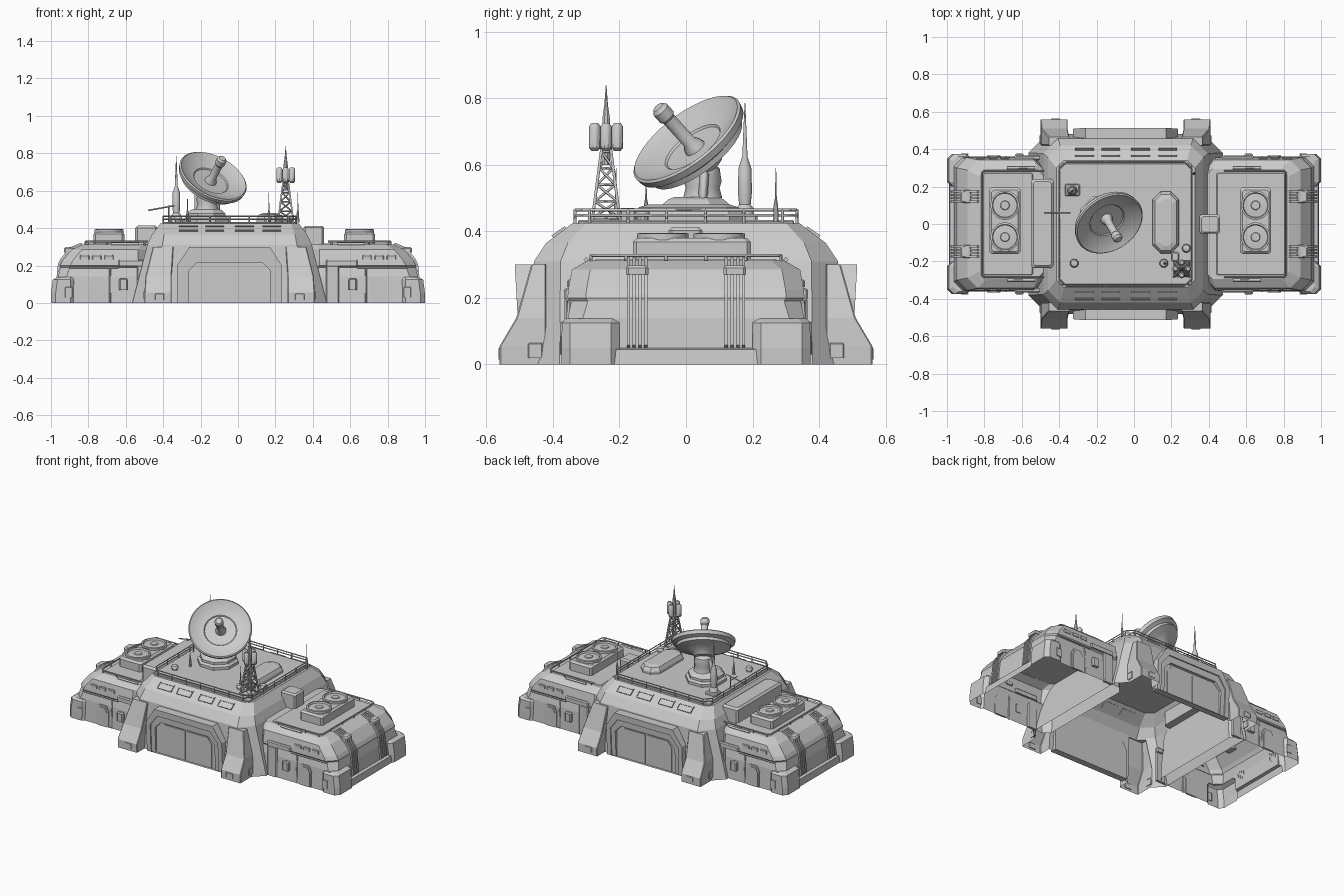
import bpy, bmesh, math
from mathutils import Vector, Matrix

if "Cube" in bpy.data.objects:
    bpy.data.objects.remove(bpy.data.objects["Cube"])

GREY = (0.6, 0.6, 0.6, 1)
grey = bpy.data.materials.new("plain_grey")
grey.use_nodes = True
grey.diffuse_color = GREY
grey.node_tree.nodes["Principled BSDF"].inputs["Base Color"].default_value = GREY
CX = -0.045          # centre line of the main block
round_parts = []


def finish(name, bm):
    bmesh.ops.recalc_face_normals(bm, faces=bm.faces)
    mesh = bpy.data.meshes.new(name)
    bm.to_mesh(mesh)
    bm.free()
    mesh.materials.append(grey)
    obj = bpy.data.objects.new(name, mesh)
    bpy.context.collection.objects.link(obj)
    return obj


def skin(name, rings):
    """Join equal rings of points with quads and cap both ends."""
    bm = bmesh.new()
    loops = [[bm.verts.new(p) for p in ring] for ring in rings]
    n = len(loops[0])
    for a, b in zip(loops, loops[1:]):
        for i in range(n):
            j = (i + 1) % n
            bm.faces.new((a[i], a[j], b[j], b[i]))
    bm.faces.new(loops[0])
    bm.faces.new(loops[-1])
    return finish(name, bm)


def fuse_shell(base, parts):
    """Unite solids into one hull and open it underneath."""
    for part in parts:
        mod = base.modifiers.new("union", 'BOOLEAN')
        mod.operation, mod.solver, mod.object = 'UNION', 'EXACT', part
    graph = bpy.context.evaluated_depsgraph_get()
    mesh = bpy.data.meshes.new_from_object(base.evaluated_get(graph))
    base.modifiers.clear()
    base.data = mesh
    for part in parts:
        bpy.data.objects.remove(part)
    bm = bmesh.new()
    bm.from_mesh(mesh)
    floor = [f for f in bm.faces if all(v.co.z < 1e-4 for v in f.verts)]
    bmesh.ops.delete(bm, geom=floor, context='FACES')
    bm.to_mesh(mesh)
    bm.free()


def octagon(x0, x1, y0, y1, z, c):
    x0, x1 = sorted((x0, x1))
    y0, y1 = sorted((y0, y1))
    return [(x0 + c, y0, z), (x1 - c, y0, z), (x1, y0 + c, z), (x1, y1 - c, z),
            (x1 - c, y1, z), (x0 + c, y1, z), (x0, y1 - c, z), (x0, y0 + c, z)]


def box(name, x0, x1, y0, y1, z0, z1, c=0.006):
    """Block with clipped corners and a bevelled top."""
    x0, x1 = sorted((x0, x1))
    y0, y1 = sorted((y0, y1))
    return skin(name, [octagon(x0, x1, y0, y1, z0, c), octagon(x0, x1, y0, y1, z1 - c, c),
                       octagon(x0 + c, x1 - c, y0 + c, y1 - c, z1, c)])


def prism_y(name, pts, y0, y1):
    return skin(name, [[(x, y, z) for x, z in pts] for y in (y0, y1)])


def lathe(name, prof, loc, axis=(0, 0, 1), n=24, smooth=True):
    rot = Vector(axis).to_track_quat('Z', 'Y').to_matrix().to_4x4()
    m = Matrix.Translation(loc) @ rot
    rings = [[m @ Vector((r * math.cos(t), r * math.sin(t), z))
              for t in [2 * math.pi * (i + 0.5) / n for i in range(n)]] for r, z in prof]
    obj = skin(name, rings)
    if smooth:
        round_parts.append(obj)


def pipes(name, lines, r, cyclic=False):
    cu = bpy.data.curves.new(name, 'CURVE')
    cu.dimensions = '3D'
    cu.bevel_depth, cu.bevel_resolution, cu.use_fill_caps = r, 0, True
    for pts in lines:
        sp = cu.splines.new('POLY')
        sp.points.add(len(pts) - 1)
        for p, q in zip(sp.points, pts):
            p.co = (*q, 1)
        sp.use_cyclic_u = cyclic
    cu.materials.append(grey)
    bpy.context.collection.objects.link(bpy.data.objects.new(name, cu))


# Main block: tapering to the roof
main = skin("main_block", [octagon(CX - w, CX + w, -d, d, z, c) for w, d, z, c in
            [(.52, .48, 0, .1), (.44, .457, .31, .08), (.415, .42, .365, .065), (.37, .34, .425, .04)]])
box("roof_slab", CX - .355, CX + .355, -.325, .325, .424, .434, .004)

# Gates, buttresses and window rows on both long sides
outer = [(.28, 0), (.28, .2), (.215, .3)]
inner = [(.22, 0), (.22, .17), (.175, .215)]
mid = [((a + c) / 2, (b + d) / 2) for (a, b), (c, d) in zip(outer, inner)]
buttresses = []
for s, side in ((-1, "front"), (1, "back")):
    def arch_ring(pts, d, lean):
        full = pts + [(-x, z) for x, z in reversed(pts)]
        return [(CX + x, s * (d + lean * z), z) for x, z in full]
    skin(side + "_gate_frame", [arch_ring(outer, .455, 0), arch_ring(outer, .498, .055), arch_ring(mid, .498, .055),
         arch_ring(mid, .49, .055), arch_ring(inner, .49, .055), arch_ring(inner, .482, 0)])
    for k in (-1, 1):
        prism_y(side + "_gate_leaf", [(CX + k * x, z) for x, z in
                [(.006, .005), (.19, .005), (.19, .16), (.16, .2), (.006, .2)]], s * .482, s * .487)
        # buttress with a stepped foot and square hatches
        rows = [(.455, .31, .56, 0), (.455, .31, .56, .055), (.45, .31, .51, .14), (.41, .30, .465, .3)]
        buttresses.append(skin(side + "_buttress", [octagon(CX + k * a, CX + k * b, s * .42, s * d, z, .004)
                                                    for a, b, d, z in rows]))
        box(side + "_foot_hatch", CX + k * .35, CX + k * .40, s * .555, s * .563, .015, .05, .003)
        box(side + "_side_hatch", CX + k * .45, CX + k * .46, s * .43, s * .475, .02, .065, .004)
    for wx in (-.265, -.125, .035, .18):
        slope = lambda d, lift: [(wx + dx, s * (.38 + dy + lift), .396 - dy * .7 + lift)
                                 for dx, dy in ((-.05, -d), (.05, -d), (.05, d), (-.05, d))]
        skin(side + "_roof_window", [slope(.02, -.004), slope(.02, .005), slope(.013, .005), slope(.013, .001)])
fuse_shell(main, buttresses)

# Wings with skirt, rail, fans and end grooves
for s, side, root in ((-1, "right", .48), (1, "left", .38)):
    wing = skin(side + "_wing", [octagon(s * root, s * x, -d, d, z, c) for x, d, z, c in
                [(.968, .36, 0, .04), (.962, .355, .14, .045), (.95, .345, .19, .05), (.952, .356, .2, .055),
                 (.94, .354, .225, .055), (.89, .343, .285, .055), (.83, .295, .312, .04)]])
    feet = [skin(side + "_corner_foot", [octagon(s * .87, s * x, t * .2, t * d, z, c) for x, d, z, c in
            [(1.0, .374, 0, .025), (1.0, .374, .05, .025), (.99, .373, .125, .025), (.965, .362, .138, .025)]])
            for t in (-1, 1)]
    feet.append(prism_y(side + "_end_skirt", [(s * x, z) for x, z in
                ((.94, 0), (.99, 0), (.985, .045), (.94, .055))], -.23, .23))
    fuse_shell(wing, feet)
    box(side + "_wing_deck", s * (root + .06), s * .81, -.275, .275, .31, .317)
    for t in (-1, 1):
        # ribbed groove over the wing end
        path = [(.968, .05), (.953, .2), (.94, .226), (.89, .288), (.83, .314)]
        lift = [(x + .01, z + .008) for x, z in path]
        for off in (-.026, -.009, .009, .026):
            y = t * .147 + off
            prism_y(side + "_end_rib", [(s * x, z) for x, z in path + lift[::-1]], y - .005, y + .005)
        box(side + "_rib_cap", s * .87, s * .93, t * .147 - .034, t * .147 + .034, .27, .298, .008)
        # arched door, panel and lamp box on the long wall
        arch = [(-.035, 0), (.035, 0), (.035, .095), (.02, .125), (-.02, .125), (-.035, .095)]
        prism_y(side + "_wing_door_frame", [(s * .75 + x * 1.3, z * 1.1) for x, z in arch], t * .354, t * .362)
        prism_y(side + "_wing_door", [(s * .75 + x, z) for x, z in arch], t * .36, t * .366)
        box(side + "_wall_panel", s * .885, s * .925, t * .37, t * .378, .03, .085, .003)
        box(side + "_lamp_box", s * .59, s * .635, t * .353, t * .378, .07, .13)
        box(side + "_porch_post", s * .47, s * .54, t * .348, t * .365, 0, .2)
        box(side + "_porch_roof", s * .47, s * .64, t * .342, t * .366, .198, .23)
        for x in (.69, .755, .82):
            box(side + "_eave_vent", s * (x - .025), s * (x + .025), t * .345, t * .357, .232, .255, .004)
        pipes(side + "_wall_pipe", [[(s * .64, t * .352, .188), (s * .9, t * .352, .188)],
                                    [(s * .685, t * .36, 0), (s * .685, t * .352, .19)]], .005)
        pipes(side + "_deck_pipe", [[(s * .53, t * .3, .315), (s * .68, t * .3, .315)]], .008)
    # rail
    rail = [(.48, -.285), (.8, -.285), (.815, -.27), (.815, .27), (.8, .285), (.48, .285)]
    posts = [(x, t * .285) for t in (-1, 1) for x in (.5, .6, .7, .8)] + [(.815, y) for y in (-.18, -.06, .06, .18)]
    pipes(side + "_wing_rail", [[(s * x, y, .328) for x, y in rail]]
          + [[(s * x, y, .306), (s * x, y, .328)] for x, y in posts], .0045)
    # twin fan unit
    fx = -.69 if s < 0 else .65
    box(side + "_fan_unit", fx - .083, fx + .083, -.16, .195, .312, .38, .012)
    for fy in (-.07, .1):
        lathe(side + "_fan_ring", [(.078, .372), (.078, .393), (.068, .395), (.064, .385), (.025, .388),
                                   (.022, .393), (.004, .393)], (fx, fy, 0))

# Link boxes between the main block and the wings
box("right_link_box", -.55, -.43, -.235, .24, .31, .413, .012)
box("left_link_duct", .35, .46, -.052, .05, .31, .412, .01)

# Roof rail
x0, x1, yr = CX - .355, CX + .355, .333
rail = lambda z: [(x, y, z) for x, y, _ in octagon(x0, x1, -yr, yr, 0, .04)]
pipes("roof_rail", [rail(.464), rail(.448)], .004, True)
spots = [(x0 + .04 + i * (x1 - x0 - .08) / 6, t * yr) for i in range(7) for t in (-1, 1)]
spots += [(x, -.29 + i * .116) for i in range(6) for x in (x0, x1)]
pipes("roof_rail_posts", [[(x, y, .425), (x, y, .466)] for x, y in spots], .0045)

# Roof pod and small equipment
skin("roof_pod", [octagon(.17 - w, .17 + w, .008 - d, .008 + d, z, w * .6) for w, d, z in
     [(.07, .165, .43), (.07, .165, .45), (.058, .15, .472), (.035, .125, .48)]])
for x, y in [(-.32, -.21), (.16, -.21), (.28, -.13)]:
    lathe("roof_vent", [(.018, .43), (.018, .445), (.024, .448), (.018, .462), (.004, .466)], (x, y, 0), n=10)
box("roof_cabinet", .2, .24, -.2, -.15, .43, .47)
box("mast_base", -.37, -.29, .15, .215, .43, .452)

# Dish on its pedestal
lathe("dish_pedestal", [(.128, .43), (.128, .452), (.112, .462), (.112, .478), (.09, .496), (.07, .503)],
      (-.17, .03, 0), n=8, smooth=False)
lathe("dish_neck", [(.06, .5), (.052, .53), (.058, .55), (.052, .59), (.02, .61)], (-.165, .05, 0), n=16)
aim, hub = Vector((.38, -.56, .735)).normalized(), Vector((-.133, .003, .676))
lathe("dish", [(.002, -.04), (.095, -.036), (.1, -.03), (.105, -.03), (.17, -.004), (.187, .006), (.194, 0),
               (.19, -.022), (.165, -.034), (.165, -.052), (.125, -.068), (.07, -.088), (.055, -.108), (.002, -.108)],
      hub, aim, 40)
lathe("dish_feed", [(.034, -.042), (.03, -.025), (.021, -.01), (.021, .09), (.027, .098), (.027, .128),
                    (.018, .14), (.002, .142)], hub, aim + Vector((0, -.1, 0)), 16)
pipes("dish_brace", [[(-.165 + k * .055, .05, .49), (-.165 + k * .055, .055, .57), (-.16, .05, .61)]
                     for k in (-1, 1)], .014)

# Lattice tower with drum aerials
tx, ty = .255, -.24
leg = lambda i, z: (tx + (.042 - .13 * (z - .43)) * (1, 1, -1, -1)[i % 4],
                    ty + (.042 - .13 * (z - .43)) * (1, -1, -1, 1)[i % 4], z)
levels = [.44, .49, .54, .59, .64]
pipes("tower_legs", [[leg(i, .43), leg(i, .7)] for i in range(4)], .006)
pipes("tower_braces", [[leg(i, a), leg(i + 1, b)] for a, b in zip(levels, levels[1:]) for i in range(4)], .004)
pipes("tower_rings", [[leg(i, z) for i in range(4)] for z in levels], .004, True)
lathe("tower_spike", [(.012, .6), (.012, .74), (.006, .78), (.001, .84)], (tx, ty, 0), n=8)
for dx, dy in ((.034, 0), (-.034, 0), (0, .034), (0, -.034)):
    lathe("drum_aerial", [(.01, .642), (.017, .65), (.017, .715), (.01, .725)], (tx + dx, ty + dy, 0), n=10)

# Rocket-shaped mast, whips and comb aerial
lathe("tall_mast", [(.03, .43), (.026, .47), (.018, .48), (.022, .52), (.02, .59), (.008, .625), (.005, .7), (.001, .785)],
      (-.33, .177, 0), n=12)
for x, y, z in [(.32, .27, .59), (.165, -.21, .59), (-.27, -.12, .57)]:
    lathe("whip_aerial", [(.009, .43), (.007, .48), (.003, .5), (.001, z)], (x, y, 0), n=8)
pipes("comb_aerial", [[(-.37, .06, .43), (-.37, .06, .52)], [(-.48, .06, .495), (-.34, .06, .52)]]
      + [[(-.4, .03, .51), (-.4, .09, .51)]], .004)

# Smooth the turned parts only
bpy.ops.object.select_all(action='DESELECT')
for obj in round_parts:
    obj.select_set(True)
bpy.context.view_layer.objects.active = round_parts[0]
bpy.ops.object.shade_smooth_by_angle(angle=math.radians(35))
